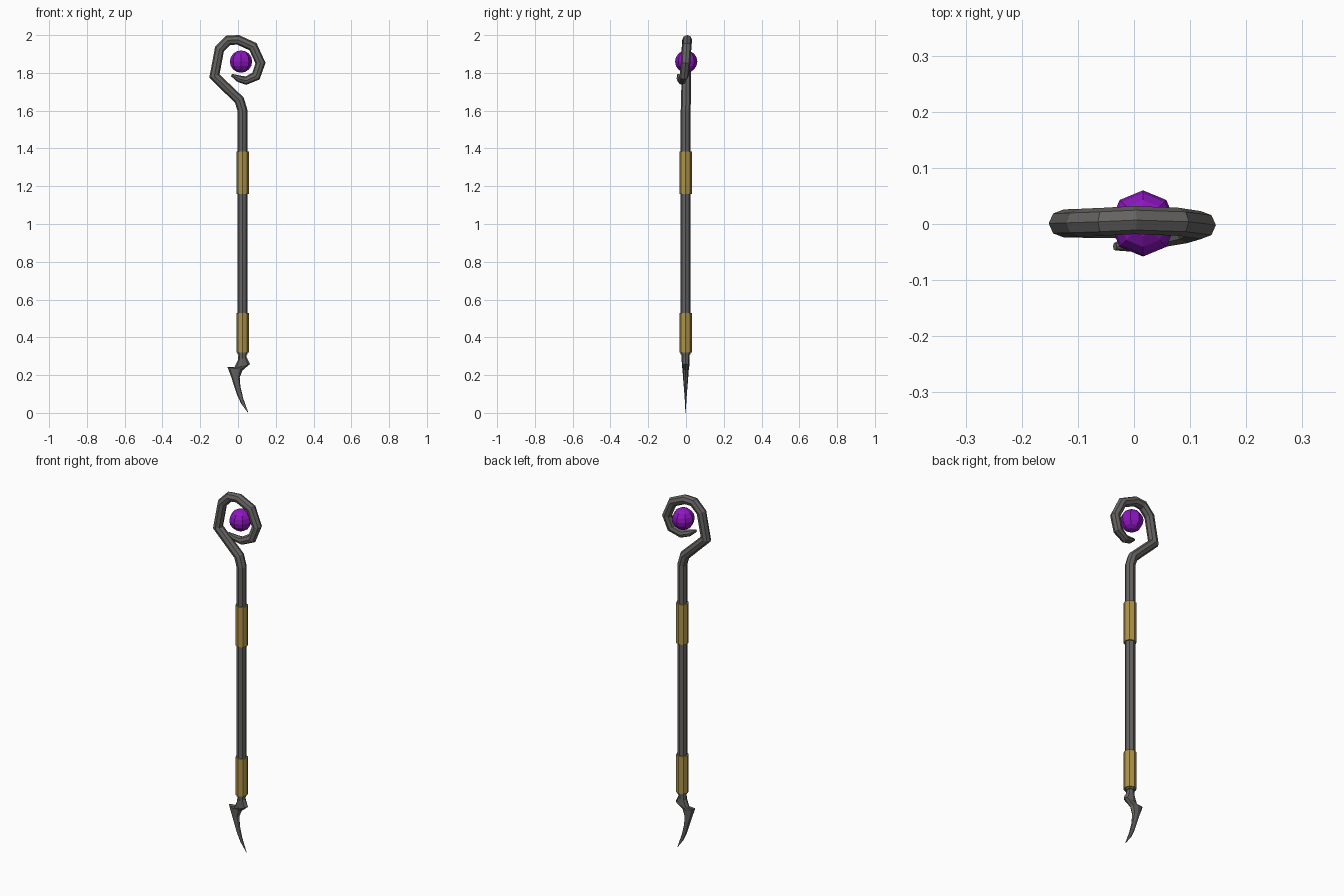
import bpy, bmesh, math
from mathutils import Vector

if "Cube" in bpy.data.objects:
    bpy.data.objects.remove(bpy.data.objects["Cube"])

SIDES = 8
CX, CY = 0.024, -0.002   # shaft axis


def material(name, rgb):
    m = bpy.data.materials.new(name)
    m.diffuse_color = (*rgb, 1)
    m.use_nodes = True
    m.node_tree.nodes["Principled BSDF"].inputs["Base Color"].default_value = m.diffuse_color
    return m


iron = material("dark iron", (0.13, 0.125, 0.12))
gold = material("old gold", (0.42, 0.29, 0.065))
purple = material("purple crystal", (0.27, 0.008, 0.53))


def finish(name, bm, mat):
    bmesh.ops.recalc_face_normals(bm, faces=bm.faces)
    me = bpy.data.meshes.new(name)
    bm.to_mesh(me)
    bm.free()
    me.materials.append(mat)
    ob = bpy.data.objects.new(name, me)
    bpy.context.collection.objects.link(ob)
    return ob


def loft(name, sections, mat):
    """Skin elliptical rings given as (centre, in-plane half axis, y half width)."""
    bm = bmesh.new()
    rings = []
    for c, u, ry in sections:
        rings.append([bm.verts.new(c + u * math.cos(a) + Vector((0, ry * math.sin(a), 0)))
                      for a in (2 * math.pi * i / SIDES for i in range(SIDES))])
    for r0, r1 in zip(rings, rings[1:]):
        for i in range(SIDES):
            j = (i + 1) % SIDES
            bm.faces.new((r0[i], r0[j], r1[j], r1[i]))
    bm.faces.new(rings[0])
    bm.faces.new(rings[-1])
    return finish(name, bm, mat)


def sweep(path, radii):
    """Mitred rings along a path lying close to the xz plane."""
    out = []
    for i, p in enumerate(path):
        a = (p - path[max(i - 1, 0)]) if i else path[1] - p
        b = (path[i + 1] - p) if i < len(path) - 1 else a
        a, b = (Vector((v.x, 0, v.z)).normalized() for v in (a, b))
        t = (a + b).normalized()
        u = Vector((t.z, 0, -t.x)) * radii[i] / max(t.dot(a), 0.7)
        out.append((p, u, radii[i]))
    return out


# Shaft with the spiral crook
crook = [(CX, CY, 0.31), (CX, CY, 1.60), (0.007, 0, 1.656), (-0.125, 0.001, 1.783),
         (-0.098, 0.002, 1.926), (-0.053, 0.004, 1.972), (0.0, 0.007, 1.975),
         (0.079, 0.004, 1.939), (0.119, -0.002, 1.852), (0.095, -0.01, 1.783),
         (0.042, -0.022, 1.759), (0.004, -0.032, 1.769), (-0.034, -0.040, 1.789)]
radii = [0.026] * 3 + [0.025] * 6 + [0.024, 0.021, 0.018, 0.007]
loft("shaft_and_crook", sweep([Vector(p) for p in crook], radii), iron)

# Gold grip sleeves
for name, z0, z1 in (("upper_grip", 1.16, 1.385), ("lower_grip", 0.32, 0.53)):
    loft(name, sweep([Vector((CX, CY, z0)), Vector((CX, CY, z1))], [0.033] * 2), gold)

# Curved barbed foot spike: left (x, z), right (x, z), y half width
spike = [((0.003, 0.325), (0.045, 0.325), 0.022),
         ((0.000, 0.280), (0.045, 0.296), 0.021),
         ((-0.021, 0.238), (0.064, 0.259), 0.020),
         ((-0.056, 0.243), (0.024, 0.225), 0.017),
         ((-0.037, 0.193), (0.009, 0.188), 0.014),
         ((-0.005, 0.095), (0.013, 0.138), 0.008),
         ((0.016, 0.050), (0.028, 0.076), 0.004),
         ((0.053, 0.000), (0.054, 0.003), 0.001)]
sections = []
for l, r, ry in spike:
    L, R = (Vector((q[0], CY, q[1])) for q in (l, r))
    sections.append(((L + R) / 2, (R - L) / 2, ry))
loft("foot_spike", sections, iron)

# Crystal orb floating in the crook
bm = bmesh.new()
bmesh.ops.create_uvsphere(bm, u_segments=8, v_segments=8, radius=0.059)
bmesh.ops.translate(bm, verts=bm.verts, vec=(0.016, 0.001, 1.86))
finish("crystal_orb", bm, purple)
